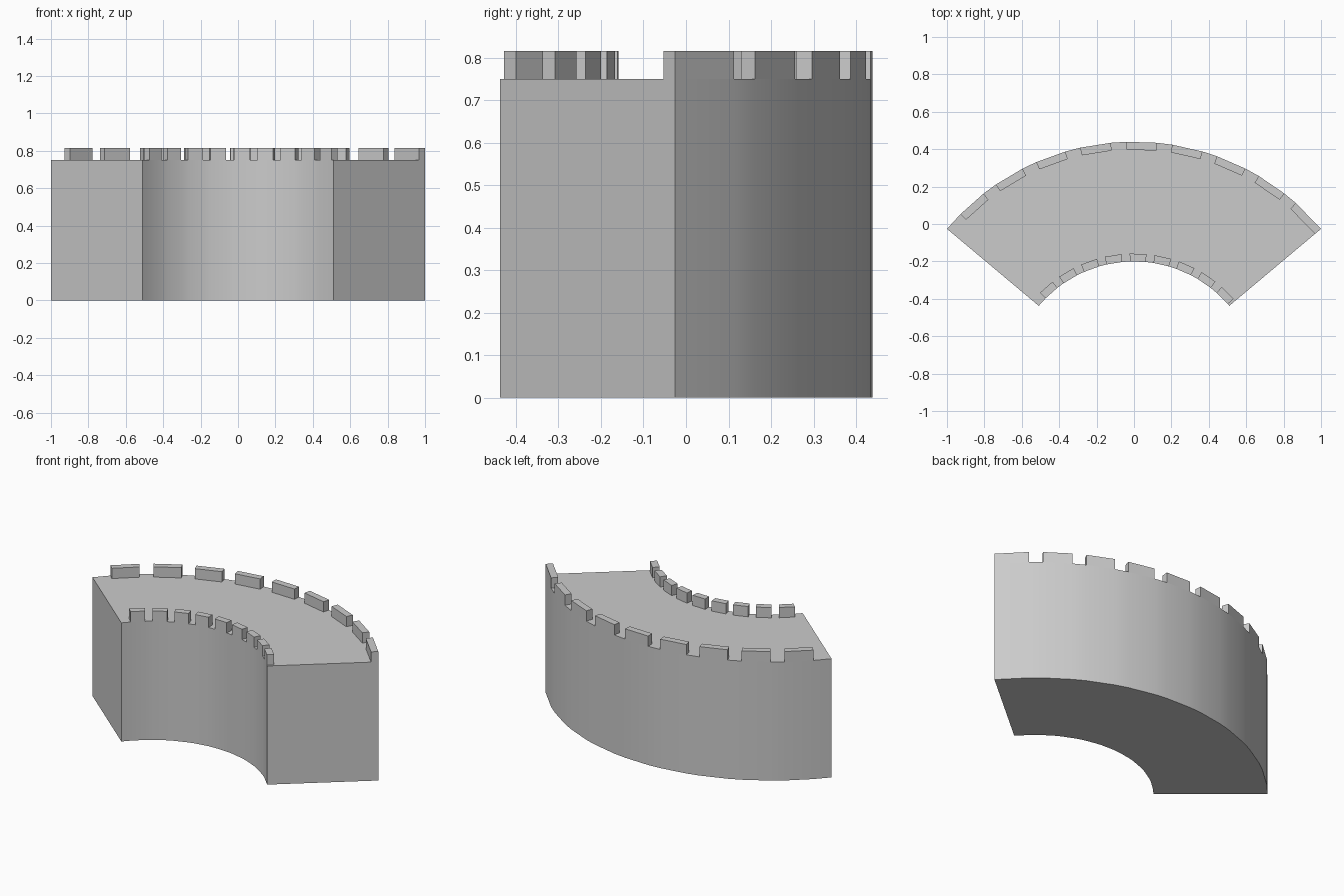
import bpy, bmesh
from math import cos, sin, radians

if "Cube" in bpy.data.objects:
    bpy.data.objects.remove(bpy.data.objects["Cube"])

CY = -0.865                      # centre of the arcs
R_IN, R_OUT = 0.665, 1.305
WALL_H, TOP, THICK = 0.75, 0.815, 0.042

# angular spans of the nine battlement teeth, left to right
spans = [(131.7 - 10.87 * i + 3.65, 131.7 - 10.87 * i - 3.65) for i in range(9)]
spans_out = spans[:-1] + [(48.5, 40.0)]


def pt(r, deg):
    return (r * cos(radians(deg)), CY + r * sin(radians(deg)))


def prism(name, points, z0, z1, smooth=False):
    bm = bmesh.new()
    base = bm.faces.new([bm.verts.new((x, y, z0)) for x, y in points])
    ext = bmesh.ops.extrude_face_region(bm, geom=[base], use_keep_orig=True)
    for v in ext["geom"]:
        if isinstance(v, bmesh.types.BMVert):
            v.co.z = z1
    bmesh.ops.recalc_face_normals(bm, faces=bm.faces)
    me = bpy.data.meshes.new(name)
    bm.to_mesh(me)
    bm.free()
    ob = bpy.data.objects.new(name, me)
    bpy.context.collection.objects.link(ob)
    if smooth:
        bpy.ops.object.select_all(action='DESELECT')
        ob.select_set(True)
        bpy.context.view_layer.objects.active = ob
        bpy.ops.object.shade_smooth_by_angle(angle=radians(30))
    return ob


# curved wall body, with arc points lined up to the teeth
angs_in = [140.0] + [a for s in spans for a in s] + [40.0]
angs_out = [140.0] + [a for s in spans_out for a in s]
outline = [pt(R_OUT, a) for a in angs_out] + [pt(R_IN, a) for a in reversed(angs_in)]
prism("curved_wall", outline, 0, WALL_H, smooth=True)

# battlement teeth along both edges
for i, (a, b) in enumerate(spans_out):
    prism(f"outer_merlon_{i + 1}", [pt(R_OUT, a), pt(R_OUT, b),
          pt(R_OUT - THICK, b), pt(R_OUT - THICK, a)], WALL_H, TOP)
for i, (a, b) in enumerate(spans):
    prism(f"inner_merlon_{i + 1}", [pt(R_IN + THICK, a), pt(R_IN + THICK, b),
          pt(R_IN, b), pt(R_IN, a)], WALL_H, TOP)
